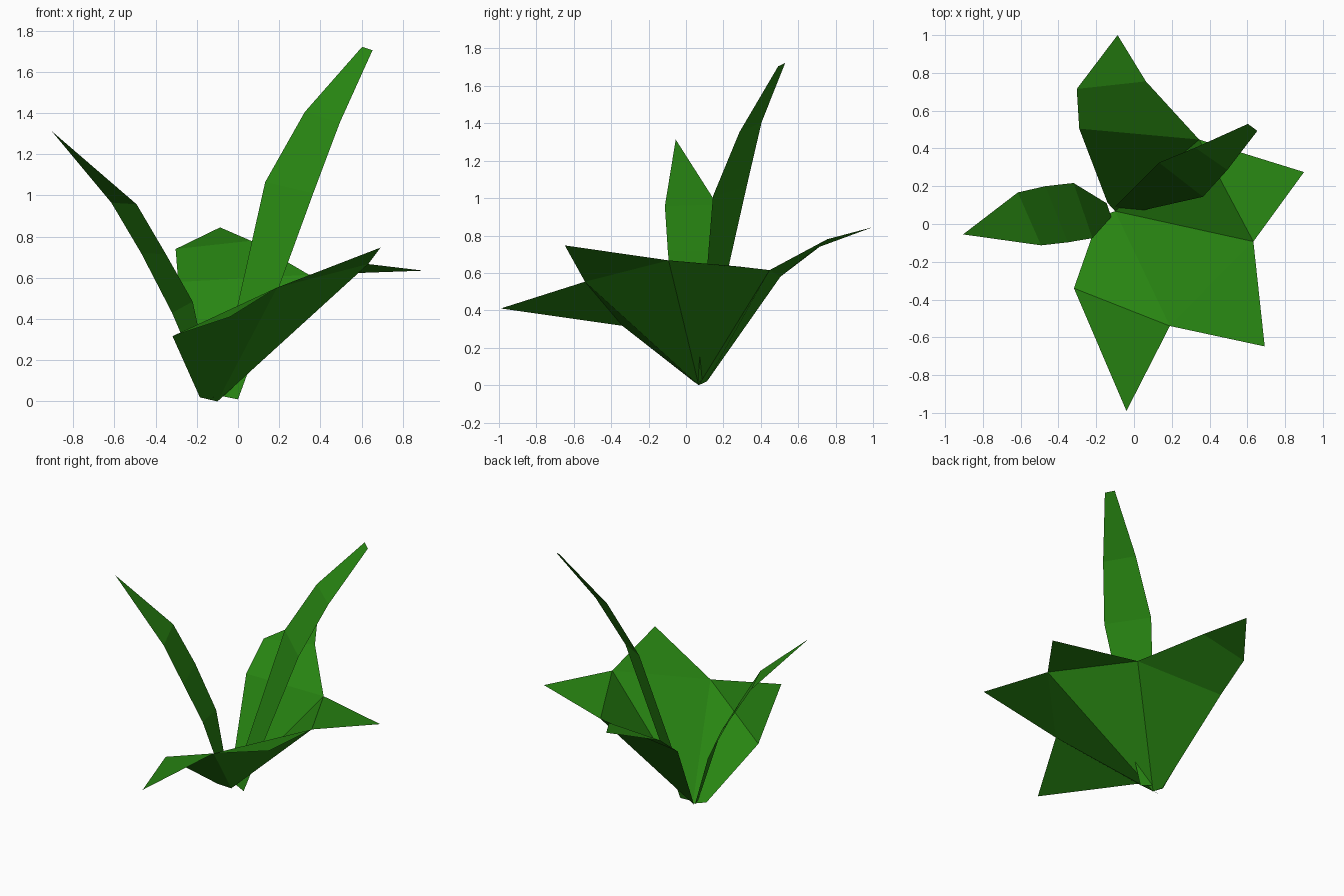
import bpy
from mathutils import Vector

cube = bpy.data.objects.get("Cube")
if cube:
    bpy.data.objects.remove(cube, do_unlink=True)

# Single leaf colour
green = bpy.data.materials.new("leaf_green")
green.use_nodes = True
colour = (0.021, 0.235, 0.006, 1)
green.diffuse_color = colour
bsdf = next(n for n in green.node_tree.nodes if n.type == "BSDF_PRINCIPLED")
bsdf.inputs["Base Color"].default_value = colour
bsdf.inputs["Roughness"].default_value = 0.8


def leaf(name, *rows):
    """Skin a flat-shaded blade over rows of one (pointed) or two edge points."""
    verts, faces, previous = [], [], []
    for row in rows:
        current = list(range(len(verts), len(verts) + len(row)))
        verts += [Vector(p) for p in row]
        if previous:
            face = previous + current[::-1]
            a, b, c = (verts[i] for i in face[:3])
            if (b - a).cross(c - a).z < 0:
                face.reverse()
            faces.append(face)
        previous = current
    mesh = bpy.data.meshes.new(name)
    mesh.from_pydata(verts, [], faces)
    mesh.materials.append(green)
    mesh.update()
    bpy.context.collection.objects.link(bpy.data.objects.new(name, mesh))


# Points shared by neighbouring leaves: the root and the folds between blades
root = (-0.1, 0.068, 0)
fold_front = (0.19, -0.54, 0.553)
fold_side = (0.632, -0.093, 0.667)
fold_back = (0.345, 0.447, 0.615)

# Spreading lower leaves
leaf("front_leaf",
     [(-0.185, 0.04, 0.02), root],
     [(-0.318, -0.34, 0.317), fold_front],
     [(-0.04, -0.99, 0.41)])
leaf("front_left_leaf", [root], [fold_front, fold_side], [(0.692, -0.648, 0.747)])
leaf("left_leaf", [root], [fold_side, fold_back], [(0.9, 0.275, 0.635)])
leaf("back_leaf",
     [(-0.14, 0.112, 0.02), root],
     [(-0.29, 0.505, 0.58), fold_back],
     [(-0.303, 0.715, 0.74), (0.063, 0.755, 0.78)],
     [(-0.087, 1.0, 0.845)])

# Upright leaves
leaf("right_leaf",
     [(-0.145, 0.11, 0.02), (-0.12, 0.037, 0.02)],
     [(-0.32, 0.217, 0.43), (-0.22, -0.075, 0.485)],
     [(-0.47, 0.2, 0.72), (-0.35, -0.097, 0.715)],
     [(-0.615, 0.167, 0.965), (-0.492, -0.113, 0.957)],
     [(-0.905, -0.055, 1.313)])
leaf("tall_leaf",
     [(-0.1, 0.092, 0.03), (0.0, 0.062, 0.01)],
     [(0.132, 0.325, 1.065), (0.365, 0.144, 1.01)],
     [(0.324, 0.404, 1.405), (0.494, 0.286, 1.353)],
     [(0.603, 0.53, 1.722), (0.653, 0.493, 1.705)])
